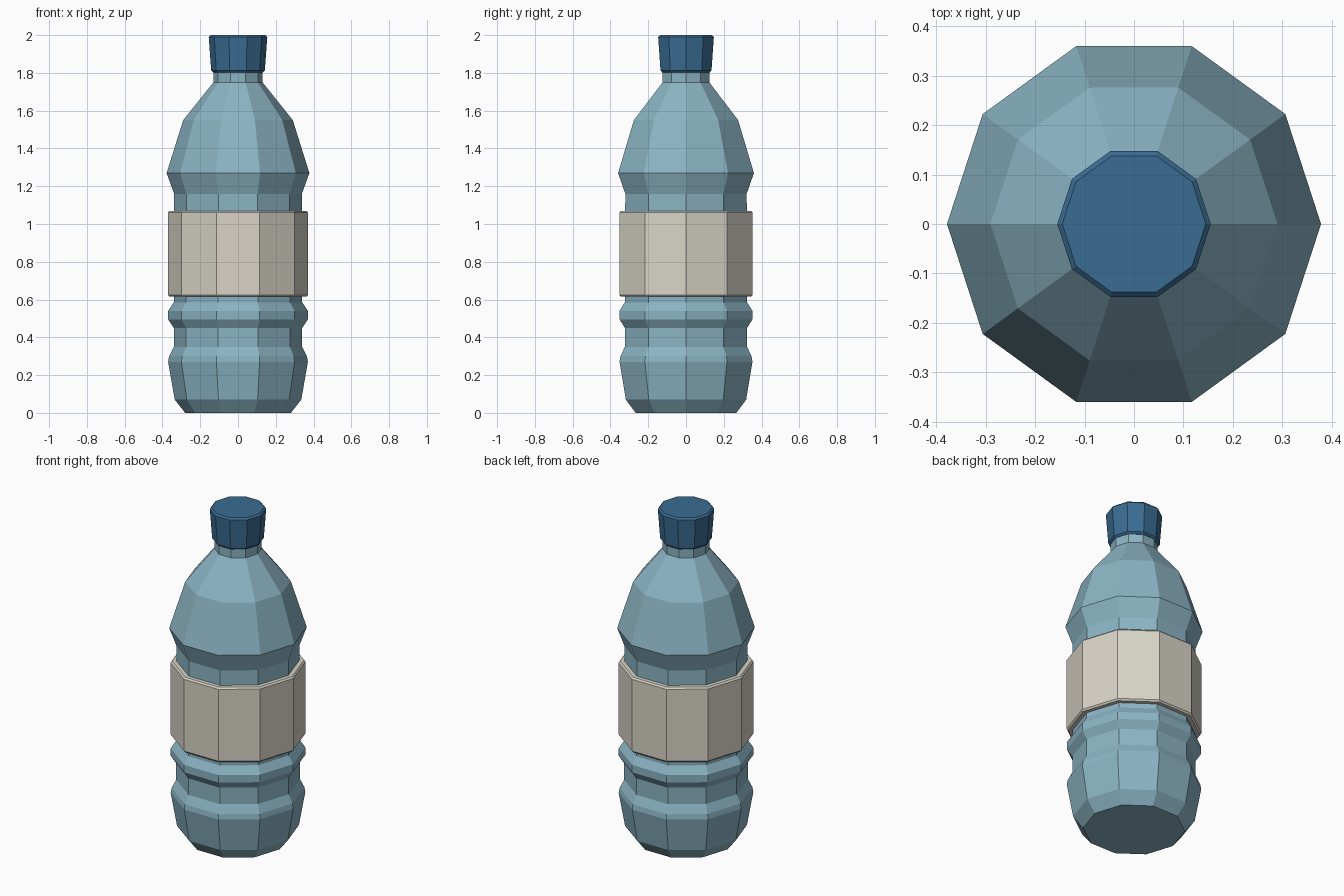
import bpy
import bmesh
from math import cos, sin, tau

SIDES = 10

cube = bpy.data.objects.get("Cube")
if cube:
    bpy.data.objects.remove(cube)


def srgb(r, g, b):
    return tuple((c / 255 / 12.92) if c < 11 else ((c / 255 + 0.055) / 1.055) ** 2.4
                 for c in (r, g, b)) + (1.0,)


def material(name, colour):
    mat = bpy.data.materials.new(name)
    mat.use_nodes = True
    mat.diffuse_color = colour
    mat.node_tree.nodes["Principled BSDF"].inputs["Base Color"].default_value = colour
    return mat


def lathe(name, profile, mat, closed=False):
    """Spin (radius, height) points into a flat-faced ten-sided solid."""
    bm = bmesh.new()
    rings = [[bm.verts.new((r * cos(tau * i / SIDES), r * sin(tau * i / SIDES), z))
              for i in range(SIDES)] for r, z in profile]
    pairs = list(zip(rings, rings[1:]))
    if closed:
        pairs.append((rings[-1], rings[0]))
    else:
        bm.faces.new(rings[0])
        bm.faces.new(rings[-1])
    for low, high in pairs:
        for i in range(SIDES):
            j = (i + 1) % SIDES
            bm.faces.new((low[i], low[j], high[j], high[i]))
    bmesh.ops.recalc_face_normals(bm, faces=bm.faces)
    mesh = bpy.data.meshes.new(name)
    bm.to_mesh(mesh)
    bm.free()
    mesh.materials.append(mat)
    obj = bpy.data.objects.new(name, mesh)
    bpy.context.collection.objects.link(obj)
    return obj


blue_plastic = material("pale blue plastic", srgb(139, 180, 196))
cap_blue = material("dark blue cap", srgb(58, 108, 146))
label_cream = material("cream label", srgb(216, 212, 199))

# Bottle body with two grip ribs, shoulder and neck
lathe("bottle_body", [
    (0.28, 0), (0.335, 0.07), (0.37, 0.27), (0.365, 0.3), (0.34, 0.35),
    (0.34, 0.45), (0.37, 0.495), (0.37, 0.54), (0.34, 0.585),
    (0.338, 1.16), (0.378, 1.27), (0.29, 1.55), (0.13, 1.75), (0.13, 1.83),
], blue_plastic)

# Wrapped label, a ring with small bevelled rims
lathe("label", [
    (0.33, 0.615), (0.363, 0.615), (0.371, 0.625),
    (0.371, 1.06), (0.363, 1.07), (0.33, 1.07),
], label_cream, closed=True)

# Screw cap, flaring slightly upward
lathe("screw_cap", [
    (0.132, 1.803), (0.142, 1.813), (0.155, 1.99), (0.145, 2.0),
], cap_blue)
